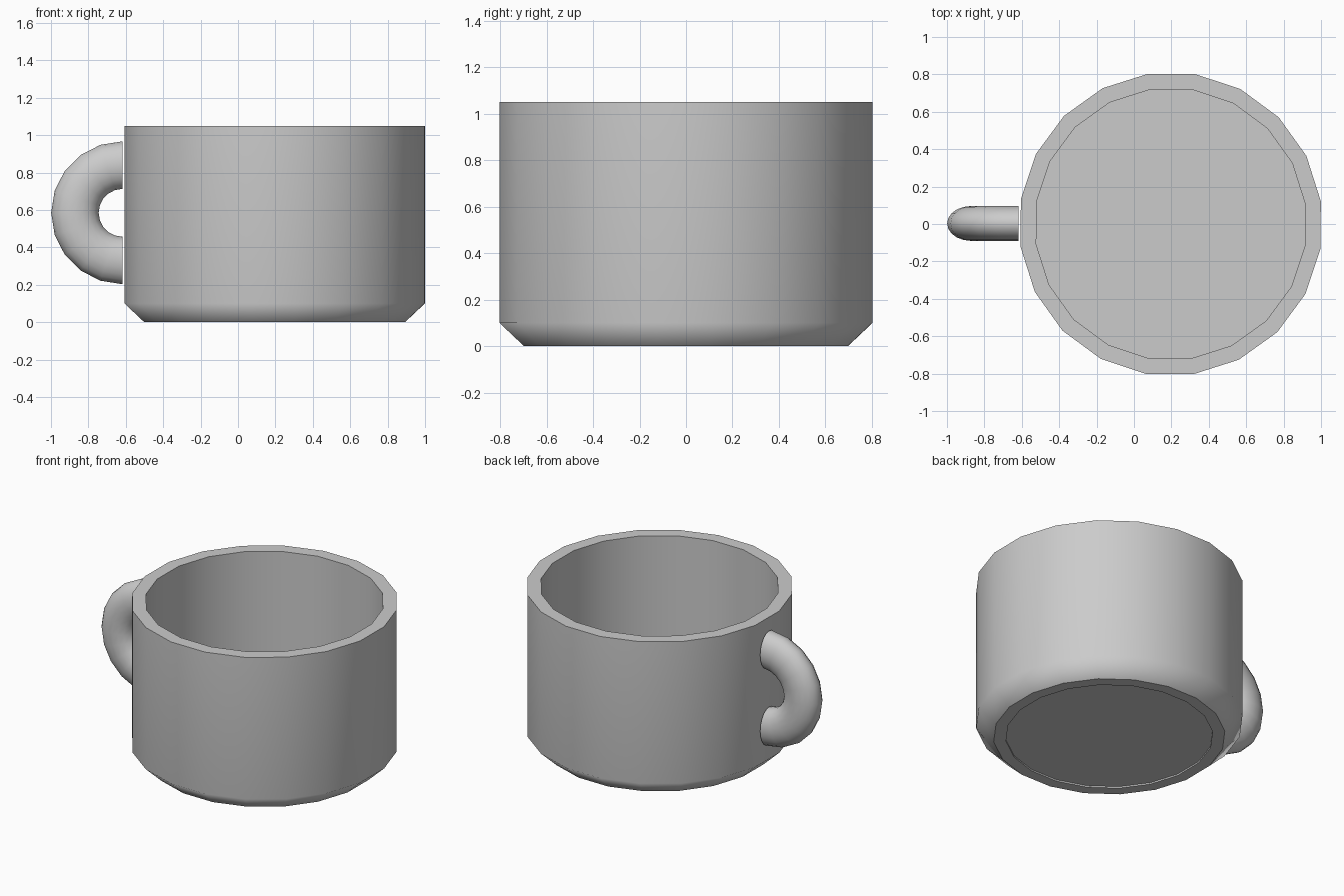
import bpy, bmesh
from math import sin, cos, pi, radians

if "Cube" in bpy.data.objects:
    bpy.data.objects.remove(bpy.data.objects["Cube"])


def finish(name, bm, location):
    bmesh.ops.recalc_face_normals(bm, faces=bm.faces)
    mesh = bpy.data.meshes.new(name)
    bm.to_mesh(mesh)
    bm.free()
    obj = bpy.data.objects.new(name, mesh)
    obj.location = location
    bpy.context.collection.objects.link(obj)
    return obj


def skin(bm, rings):
    """Bridge consecutive vertex rings with smooth quads and cap both ends."""
    for a, b in zip(rings, rings[1:]):
        n = len(a)
        for i in range(n):
            j = (i + 1) % n
            bm.faces.new((a[i], a[j], b[j], b[i])).smooth = True
    bm.faces.new(rings[0])
    bm.faces.new(rings[-1])


def mark_sharp(ring):
    verts = set(ring)
    for v in ring:
        for e in v.link_edges:
            if e.other_vert(v) in verts:
                e.smooth = False


# Cup body: 20-sided hollow shell with a chamfered foot and a shallow
# recess underneath (radius, z, sharp ring)
SIDES = 20
profile = [(0.63, 0.01, True), (0.63, 0.0, True), (0.705, 0.0, True),
           (0.812, 0.10, False), (0.812, 1.05, True),
           (0.727, 1.05, True), (0.727, 0.20, True)]
bm = bmesh.new()
rings = []
for r, z, _ in profile:
    angles = [2 * pi * (i + 0.5) / SIDES - radians(0.4) for i in range(SIDES)]
    rings.append([bm.verts.new((r * cos(a), r * sin(a), z)) for a in angles])
skin(bm, rings)
for ring, (_, _, sharp) in zip(rings, profile):
    if sharp:
        mark_sharp(ring)
body = finish("cup_body", bm, (0.196, 0, 0))
weighted = body.modifiers.new("weighted_normals", 'WEIGHTED_NORMAL')
weighted.keep_sharp = True

# Handle: half torus with a slightly flattened section
STEPS, TUBE = 10, 20
MAJOR, RADIAL, WIDTH = 0.255, 0.127, 0.093
bm = bmesh.new()
rings = []
for s in range(STEPS + 1):
    a = pi / 2 + pi * s / STEPS
    ring = []
    for t in range(TUBE):
        b = 2 * pi * t / TUBE
        r = MAJOR + RADIAL * cos(b)
        ring.append(bm.verts.new((r * cos(a), WIDTH * sin(b), r * sin(a))))
    rings.append(ring)
skin(bm, rings)
mark_sharp(rings[0])
mark_sharp(rings[-1])
finish("handle", bm, (-0.617, 0.003, 0.585))
